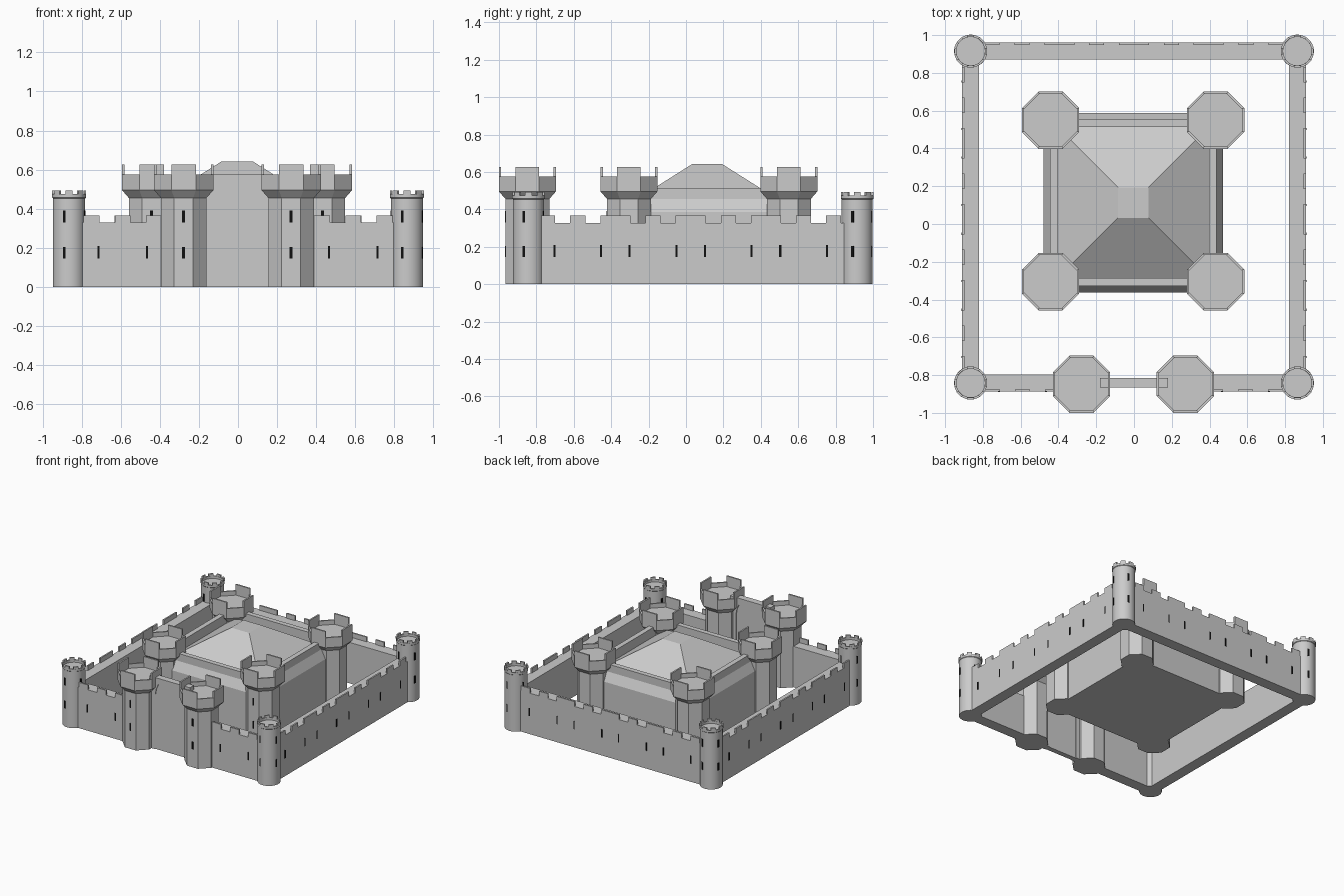
import bpy, bmesh, math
from mathutils import Matrix, Vector

cube = bpy.data.objects.get("Cube")
if cube:
    bpy.data.objects.remove(cube, do_unlink=True)


def make_material(name, value):
    mat = bpy.data.materials.new(name)
    mat.use_nodes = True
    color = (value, value, value, 1)
    mat.diffuse_color = color
    mat.node_tree.nodes["Principled BSDF"].inputs["Base Color"].default_value = color
    return mat


STONE = make_material("grey stone", 0.6)
DARK = make_material("black slit", 0.005)


def finish(name, bm, mat=STONE):
    bmesh.ops.recalc_face_normals(bm, faces=bm.faces)
    mesh = bpy.data.meshes.new(name)
    bm.to_mesh(mesh)
    bm.free()
    mesh.materials.append(mat)
    obj = bpy.data.objects.new(name, mesh)
    bpy.context.collection.objects.link(obj)
    return obj


def add_box(bm, size, matrix):
    """Box with its base centre at the matrix origin."""
    lift = Matrix.Translation((0, 0, size[2] / 2))
    bmesh.ops.create_cube(bm, size=1, matrix=matrix @ lift @ Matrix.Diagonal((*size, 1)))


def polar(center, angle, radius, z):
    """Frame whose local x points outwards at the given angle."""
    return (Matrix.Translation((*center, z)) @ Matrix.Rotation(angle, 4, "Z")
            @ Matrix.Translation((radius, 0, 0)))


def stack(name, center, sides, profile):
    """Stack rings of (half width, z) into a closed solid with flats on the axes."""
    bm = bmesh.new()
    stretch = 1 / math.cos(math.pi / sides)
    rings = []
    for r, z in profile:
        ring = []
        for i in range(sides):
            a = (i + 0.5) * math.tau / sides
            ring.append(bm.verts.new((center[0] + r * stretch * math.cos(a),
                                      center[1] + r * stretch * math.sin(a), z)))
        rings.append(ring)
    for low, high in zip(rings, rings[1:]):
        for i in range(sides):
            j = (i + 1) % sides
            bm.faces.new((low[i], low[j], high[j], high[i]))
    bm.faces.new(rings[0][::-1])
    bm.faces.new(rings[-1])
    return finish(name, bm)


SLIT_ROWS = (0.145, 0.33)


# Round corner towers
def corner_tower(name, center):
    tower = stack(name, center, 32, [(0.083, 0), (0.083, 0.453), (0.087, 0.457), (0.087, 0.474),
                                     (0.075, 0.474), (0.075, 0.455)])
    bpy.ops.object.select_all(action="DESELECT")
    tower.select_set(True)
    bpy.context.view_layer.objects.active = tower
    bpy.ops.object.shade_smooth_by_angle()
    bm = bmesh.new()
    for i in range(8):
        add_box(bm, (0.011, 0.036, 0.02), polar(center, i * math.tau / 8, 0.081, 0.472))
    finish(name + "_merlons", bm)
    bm = bmesh.new()
    for i in range(4):
        for z in SLIT_ROWS:
            angle = math.radians(-17) + i * math.pi / 2
            add_box(bm, (0.006, 0.014, 0.06), polar(center, angle, 0.082, z))
    finish(name + "_slits", bm, DARK)


# Octagonal towers with a flared head and four plate merlons
def octagon_tower(name, center):
    stack(name, center, 8, [(0.117, 0), (0.117, 0.455), (0.152, 0.495), (0.152, 0.575),
                            (0.14, 0.575), (0.14, 0.54)])
    bm = bmesh.new()
    for i in range(4):
        add_box(bm, (0.012, 0.126, 0.052), polar(center, i * math.pi / 2, 0.146, 0.573))
    finish(name + "_merlons", bm)
    bm = bmesh.new()
    for z in SLIT_ROWS:
        add_box(bm, (0.004, 0.015, 0.06), polar(center, -math.pi / 2, 0.117, z))
    finish(name + "_slits", bm, DARK)


# Curtain wall of repeated modules; start and end lie on the centre line
def wall(name, start, end, modules):
    start, end = Vector(start), Vector(end)
    run = end - start
    frame = (Matrix.Translation((*start, 0))
             @ Matrix.Rotation(math.atan2(run.y, run.x), 4, "Z"))
    length, depth, top = run.length, 0.09, 0.328
    step = length / modules
    bm = bmesh.new()
    add_box(bm, (length + 0.08, depth, top), frame @ Matrix.Translation((length / 2, 0, 0)))
    slits = bmesh.new()
    for m in range(modules):
        for k in (0.1, 0.5, 0.9):
            spot = Matrix.Translation(((m + k) * step, -depth / 2 + 0.006, top - 0.002))
            add_box(bm, (step / 5, 0.012, 0.04), frame @ spot)
        for k in (0.19, 0.81):
            spot = Matrix.Translation(((m + k) * step, -depth / 2, SLIT_ROWS[0]))
            add_box(slits, (0.011, 0.004, 0.064), frame @ spot)
    finish(name, bm)
    finish(name + "_slits", slits, DARK)


FRONT, BACK, SIDE = -0.842, 0.915, 0.865
for side, sx in (("left", 1), ("right", -1)):
    corner_tower(f"front_{side}_corner_tower", (sx * SIDE, FRONT))
    corner_tower(f"back_{side}_corner_tower", (sx * SIDE, BACK))
    octagon_tower(f"{side}_gate_tower", (sx * 0.275 - 0.003, -0.848))
    octagon_tower(f"front_{side}_keep_tower", (sx * 0.437 - 0.005, -0.305))
    octagon_tower(f"back_{side}_keep_tower", (sx * 0.437 - 0.005, 0.55))

wall("left_wall", (SIDE, -0.78), (SIDE, 0.83), 4)
wall("right_wall", (-SIDE, 0.83), (-SIDE, -0.78), 4)
wall("back_wall", (0.79, BACK), (-0.79, BACK), 4)
wall("front_left_wall", (0.39, FRONT), (0.79, FRONT), 1)
wall("front_right_wall", (-0.79, FRONT), (-0.39, FRONT), 1)

# Keep with sloped shoulder, rim and hipped roof
stack("keep", (-0.004, 0.113), 4, [(0.475, 0), (0.475, 0.385), (0.44, 0.455), (0.44, 0.515),
                                   (0.40, 0.515), (0.40, 0.44), (0.08, 0.642)])


# Gate: frame with a pointed arch, and a slightly recessed door
def extrude_outline(name, points, y, depth):
    bm = bmesh.new()
    face = bm.faces.new([bm.verts.new((x, y - depth / 2, z)) for x, z in points])
    out = bmesh.ops.extrude_face_region(bm, geom=[face])
    bmesh.ops.translate(bm, vec=(0, depth, 0),
                        verts=[v for v in out["geom"] if isinstance(v, bmesh.types.BMVert)])
    return finish(name, bm)


half_arch = [(0.127, 0), (0.127, 0.44), (0.118, 0.485), (0.1, 0.525), (0.06, 0.55)]
arch = half_arch + [(0, 0.57)] + [(-x, z) for x, z in reversed(half_arch)]
outline = arch + [(-0.18, 0), (-0.18, 0.574), (0.18, 0.574), (0.18, 0)]
extrude_outline("gate_frame", outline, -0.84, 0.052)
extrude_outline("gate_door", arch, -0.84, 0.04)
